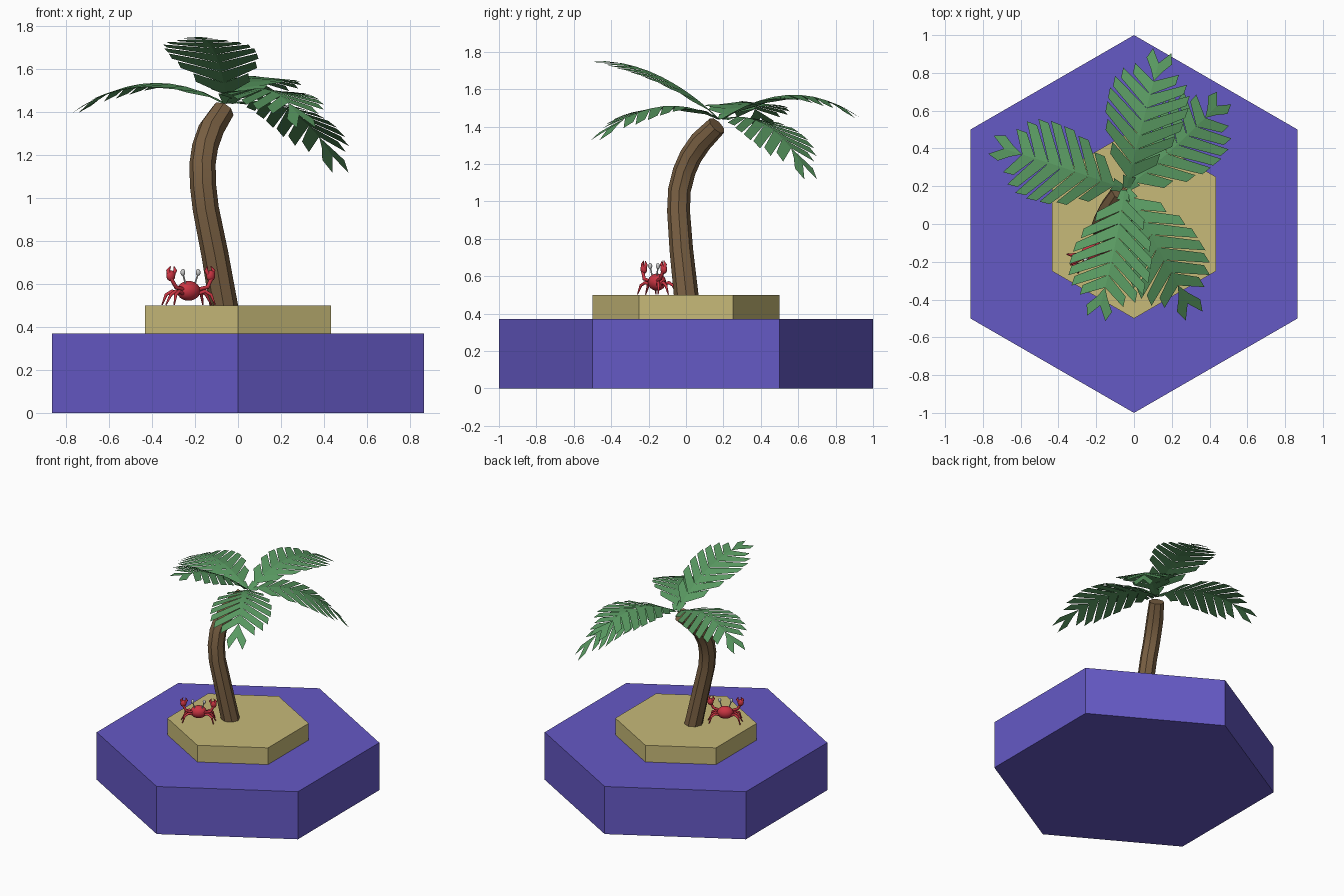
import bpy, bmesh, math
from mathutils import Vector, Matrix, Quaternion

if "Cube" in bpy.data.objects:
    bpy.data.objects.remove(bpy.data.objects["Cube"])


def material(name, rgb):
    m = bpy.data.materials.new(name)
    m.diffuse_color = (*rgb, 1)
    m.use_nodes = True
    m.node_tree.nodes["Principled BSDF"].inputs["Base Color"].default_value = m.diffuse_color
    return m


WATER = material("water_blue", (.13, .10, .56))
SAND = material("sand_yellow", (.57, .49, .19))
BARK = material("bark_brown", (.19, .115, .055))
LEAF = material("leaf_green", (.10, .32, .12))
SHELL = material("shell_red", (.60, .035, .055))


def finish(name, bm, mat=None, smooth=None, matrix=None):
    if matrix:
        bm.transform(matrix)
    me = bpy.data.meshes.new(name)
    bm.to_mesh(me)
    bm.free()
    ob = bpy.data.objects.new(name, me)
    bpy.context.collection.objects.link(ob)
    if mat:
        me.materials.append(mat)
    if smooth:
        bpy.ops.object.select_all(action='DESELECT')
        bpy.context.view_layer.objects.active = ob
        ob.select_set(True)
        bpy.ops.object.shade_smooth_by_angle(angle=math.radians(smooth))
    return ob


def hex_slab(name, radius, z0, z1, mat):
    bm = bmesh.new()
    bmesh.ops.create_cone(bm, cap_ends=True, segments=6, radius1=radius, radius2=radius,
                          depth=z1 - z0,
                          matrix=Matrix.Translation((0, 0, (z0 + z1) / 2)))
    ys = max(v.co.y for v in bm.verts)
    if ys < radius * .95:  # keep a corner facing front and back
        bm.transform(Matrix.Rotation(math.radians(30), 4, 'Z'))
    return finish(name, bm, mat)


def add_tube(bm, pts, radii, sides):
    # sweep a ring along the path with a twist-free frame
    pts = [Vector(p) for p in pts]
    last = Vector((0, 0, 1))
    q = Quaternion()
    rings = []
    for i, p in enumerate(pts):
        t = (pts[min(i + 1, len(pts) - 1)] - pts[max(i - 1, 0)]).normalized()
        q = last.rotation_difference(t) @ q
        last = t
        rings.append([bm.verts.new(p + q @ Vector((radii[i] * math.cos(a), radii[i] * math.sin(a), 0)))
                      for a in (2 * math.pi * k / sides for k in range(sides))])
    for r, s in zip(rings, rings[1:]):
        for k in range(sides):
            j = (k + 1) % sides
            bm.faces.new((r[k], r[j], s[j], s[k]))
    bm.faces.new(rings[0][::-1])
    bm.faces.new(rings[-1])


def add_ball(bm, centre, scale, seg=16):
    bmesh.ops.create_uvsphere(bm, u_segments=seg, v_segments=seg // 2 + 2, radius=1,
                              matrix=Matrix.Translation(centre) @ Matrix.Diagonal((*scale, 1)))


# Water and sand
hex_slab("water_base", 1, 0, .37, WATER)
hex_slab("sand_island", .5, .37, .5, SAND)

# Curved eight-sided trunk
bm = bmesh.new()
add_tube(bm, [(-.063, .003, .48), (-.108, -.025, .74), (-.15, -.04, .95), (-.163, -.035, 1.06),
              (-.165, -.01, 1.16), (-.153, .025, 1.24), (-.125, .08, 1.32), (-.07, .165, 1.405)],
         [.066, .063, .061, .061, .061, .061, .061, .054], 8)
finish("trunk", bm, BARK, 30)


# Frond: flat half-outline (u along the stem, v sideways), mirrored and bent along a curve
def frond(name, base, mid, tip):
    base, mid, tip = Vector(base), Vector(mid), Vector(tip)
    ctrl = 2 * mid - (base + tip) / 2

    def place(u, v, sign):
        p = base * (1 - u) ** 2 + ctrl * 2 * u * (1 - u) + tip * u * u
        t = ((ctrl - base) * (1 - u) + (tip - ctrl) * u).normalized()
        side = t.cross(Vector((0, 0, 1))).normalized()
        return p + side * v * sign - side.cross(t) * v * .1

    pieces = [[(0, 0), (.07, 0), (.08, .035), (0, .02)]]
    widths = [.13, .185, .21, .215, .205, .175, .12]
    for i, w in enumerate(widths):
        a = .06 + .1 * i
        sw = .17 * w / .2
        pieces.append([(a, 0), (a + .1, 0), (a + .1 + sw, w), (a + .02 + sw, w * .98)])
    pieces.append([(.76, 0), (.9, 0), (1.0, .05), (.92, .07), (.84, .03)])
    bm = bmesh.new()
    for piece in pieces:
        for sign in (1, -1):
            vs = [bm.verts.new(place(u, v, sign)) for u, v in piece]
            bm.faces.new(vs if sign < 0 else vs[::-1])
    bmesh.ops.remove_doubles(bm, verts=bm.verts, dist=.0005)
    for f in bm.faces:
        if f.normal.z < 0:
            f.normal_flip()
    bm.normal_update()
    for f in bm.faces:
        if f.normal.z < 0:
            f.normal_flip()
    finish(name, bm, LEAF)


frond("frond_back", (-.04, .19, 1.44), (.055, .57, 1.57), (.15, .92, 1.45))
frond("frond_back_right", (-.04, .19, 1.44), (.25, .44, 1.40), (.48, .67, 1.12))
frond("frond_left", (-.06, .19, 1.44), (-.41, .31, 1.535), (-.76, .42, 1.40))
frond("frond_front_raised", (-.05, .18, 1.44), (-.11, -.16, 1.68), (-.2, -.5, 1.75))
frond("frond_front_right", (-.04, .18, 1.44), (.14, -.15, 1.505), (.32, -.49, 1.33))

# Crab, built in place and turned a little to the right
CRAB = Matrix.Translation((-.23, -.155, .5)) @ Matrix.Rotation(math.radians(30), 4, 'Z')

bm = bmesh.new()
add_ball(bm, (0, 0, .068), (.058, .045, .046), 20)
finish("crab_body", bm, SHELL, 60, CRAB)

for s, side in ((-1, "left"), (1, "right")):
    # Legs
    bm = bmesh.new()
    for dy in (-.03, 0, .03):
        add_tube(bm, [(s * .04, dy * .6, .055), (s * .07, dy * 1.1, .066),
                      (s * .095, dy * 1.5, .05), (s * (.122 - abs(dy) * .4), dy * 1.9, .002)],
                 [.009, .009, .008, .003], 8)
    finish("crab_legs_" + side, bm, SHELL, 60, CRAB)
    # Arm and claw with two pincers
    bm = bmesh.new()
    add_tube(bm, [(s * .04, -.02, .075), (s * .085, -.03, .085), (s * .108, -.025, .125)],
             [.009, .01, .009], 8)
    add_ball(bm, (s * .107, -.02, .138), (.022, .017, .026), 12)
    for x0, x1, x2 in ((.095, .083, .09), (.116, .122, .108)):
        add_tube(bm, [(s * x0, -.02, .145), (s * x1, -.02, .163), (s * x2, -.02, .182)],
                 [.011, .009, .002], 8)
    finish("crab_claw_" + side, bm, SHELL, 60, CRAB)
    # Eye on a stalk
    bm = bmesh.new()
    add_tube(bm, [(s * .025, -.015, .1), (s * .04, -.018, .145)], [.004, .004], 8)
    add_ball(bm, (s * .041, -.018, .154), (.011, .011, .016), 12)
    finish("crab_eye_" + side, bm, None, 60, CRAB)
